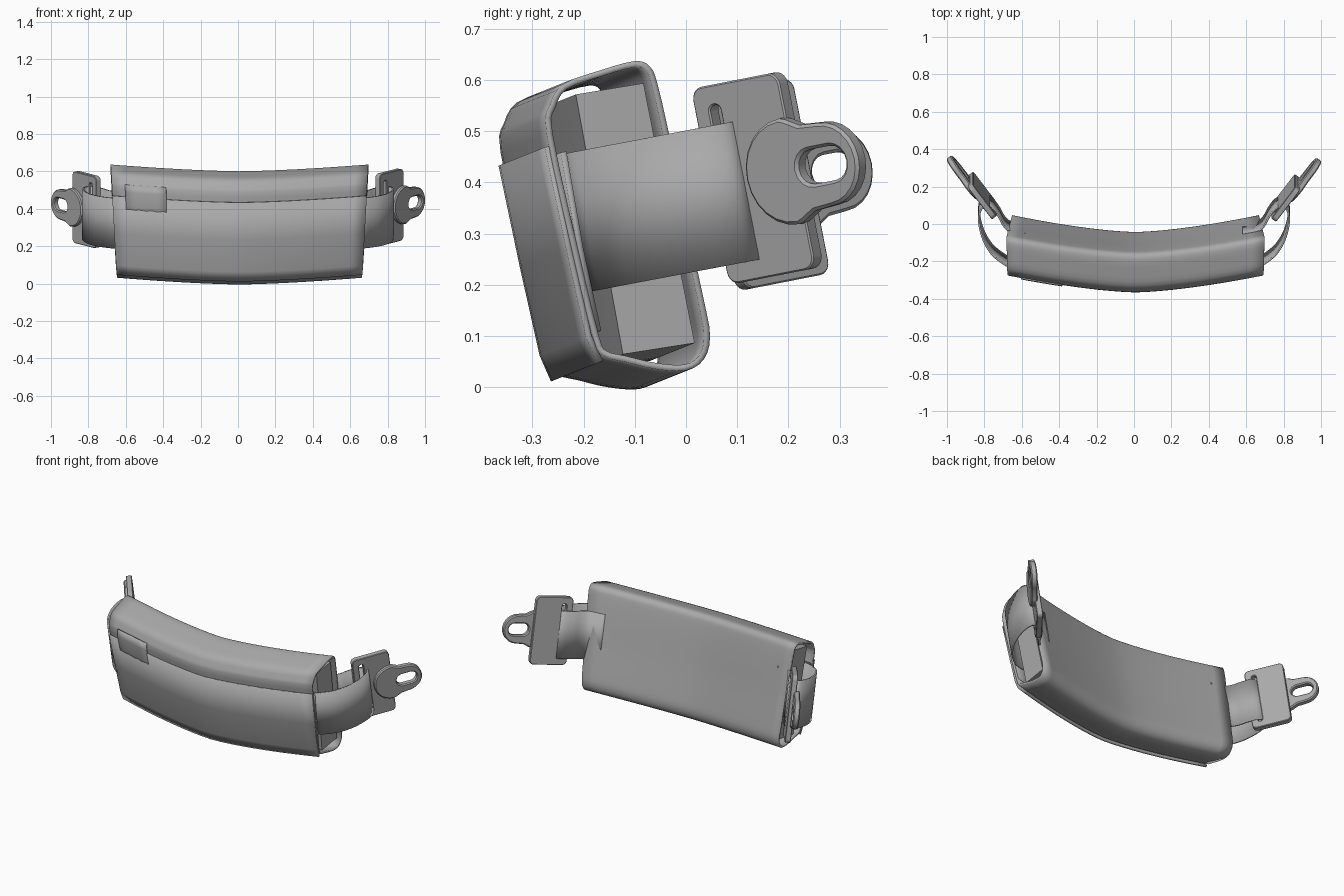
import bpy, bmesh, math
from mathutils import Vector, Matrix

if "Cube" in bpy.data.objects:
    bpy.data.objects.remove(bpy.data.objects["Cube"])

grey = bpy.data.materials.new("grey")
grey.diffuse_color = (0.4, 0.4, 0.4, 1)
grey.use_nodes = True
grey.node_tree.nodes["Principled BSDF"].inputs["Base Color"].default_value = grey.diffuse_color
TILT = 0.192                                   # whole pad leans about x
UP = Vector((0, -TILT, 0.98)).normalized()
BACK = Vector((0, 0.98, TILT)).normalized()


def smooth_path(pts, steps, closed=False):
    """Catmull-Rom through 2D points."""
    n, out = len(pts), []
    for i in range(n if closed else n - 1):
        ids = [(i + k) % n if closed else min(max(i + k, 0), n - 1) for k in (-1, 0, 1, 2)]
        a, b, c, d = (Vector(pts[k]) for k in ids)
        for s in range(steps):
            t = s / steps
            out.append(0.5 * (2 * b + (c - a) * t + (2 * a - 5 * b + 4 * c - d) * t * t
                              + (3 * b - a - 3 * c + d) * t ** 3))
    if not closed:
        out.append(Vector(pts[-1]))
    return out


def finish(name, mesh, angle=35):
    mesh.materials.clear()
    mesh.materials.append(grey)
    ob = bpy.data.objects.new(name, mesh)
    bpy.context.collection.objects.link(ob)
    bpy.ops.object.select_all(action='DESELECT')
    ob.select_set(True)
    bpy.context.view_layer.objects.active = ob
    bpy.ops.object.shade_smooth_by_angle(angle=math.radians(angle))
    return ob


def grid_mesh(name, rows, closed, caps=False):
    bm = bmesh.new()
    vr = [[bm.verts.new(p) for p in r] for r in rows]
    m = len(rows[0])
    for a, b in zip(vr, vr[1:]):
        for j in range(m if closed else m - 1):
            k = (j + 1) % m
            bm.faces.new((a[j], a[k], b[k], b[j]))
    if caps:
        bm.faces.new(vr[0])
        bm.faces.new(vr[-1])
    bmesh.ops.recalc_face_normals(bm, faces=bm.faces)
    mesh = bpy.data.meshes.new(name)
    bm.to_mesh(mesh)
    bm.free()
    return mesh


def bent(x, y, z):
    """Bow the pad forward and down at its middle."""
    k = 1 - min(abs(x) / 0.67, 1) ** 1.5
    return Vector((x * (0.975 + 0.05 * z / 0.6) + 0.008, y - 0.09 * k, z - 0.036 * k))


def sweep(name, section, x0, x1, n, closed, thick=0, caps=False, offset=-1):
    rows = [[bent(x0 + (x1 - x0) * i / n, p[0], p[1]) for p in section] for i in range(n + 1)]
    ob = finish(name, grid_mesh(name, rows, closed, caps))
    if thick:
        mod = ob.modifiers.new("thickness", 'SOLIDIFY')
        mod.thickness, mod.offset = thick, offset
    return ob


# Outer sleeve
cover = [(-0.272, 0.495), (-0.266, 0.55), (-0.24, 0.592), (-0.17, 0.618), (-0.1, 0.637),
         (-0.07, 0.626), (-0.055, 0.59), (-0.03, 0.48), (0.0, 0.33), (0.035, 0.17),
         (0.047, 0.1), (0.035, 0.055), (0.0, 0.033), (-0.06, 0.036), (-0.12, 0.05),
         (-0.162, 0.062), (-0.182, 0.1), (-0.223, 0.27)]
sweep("sleeve", smooth_path(cover, 3, True), -0.67, 0.67, 20, True, 0.012)

# Overlapping front flap, inside hem and label patch
sweep("front_flap", [(-0.27, 0.47), (-0.228, 0.27), (-0.19, 0.1), (-0.168, 0.05)],
      -0.67, 0.67, 20, False, 0.012, offset=0)
sweep("inner_hem", [(-0.238, 0.46), (-0.205, 0.27), (-0.17, 0.11)],
      -0.665, 0.665, 20, False, 0.012, offset=0)
sweep("label_patch", [(-0.276, 0.535), (-0.279, 0.495), (-0.262, 0.42), (-0.242, 0.335)],
      -0.6, -0.385, 4, False, 0.008, offset=0)

# Padding block
sweep("padding", [(-0.212, 0.573), (-0.08, 0.595), (0.02, 0.088), (-0.12, 0.066)],
      -0.655, 0.655, 20, True, caps=True)

# Webbing loops
loop = [(0.58, -0.215), (0.66, -0.203), (0.70, -0.185), (0.76, -0.135), (0.805, -0.06),
        (0.828, 0.03), (0.822, 0.095), (0.795, 0.117), (0.755, 0.105), (0.72, 0.06),
        (0.695, 0.015), (0.66, -0.015), (0.58, -0.03)]


def strap(name, side):
    rows = []
    for p in smooth_path(loop, 4):
        c = Vector((side * p.x, p.y, 0.362 + 0.19 * p.y))
        rows.append([c + UP * w for w in (-0.137, 0.137)])
    ob = finish(name, grid_mesh(name, rows, False))
    mod = ob.modifiers.new("thickness", 'SOLIDIFY')
    mod.thickness, mod.offset = 0.01, 0


def arc(cx, cy, r, a0, a1, n=8):
    return [(cx + r * math.cos(math.radians(a0 + (a1 - a0) * i / n)),
             cy + r * math.sin(math.radians(a0 + (a1 - a0) * i / n))) for i in range(n + 1)]


def rounded_rect(x0, x1, y0, y1, r):
    return (arc(x1 - r, y1 - r, r, 0, 90, 5) + arc(x0 + r, y1 - r, r, 90, 180, 5)
            + arc(x0 + r, y0 + r, r, 180, 270, 5) + arc(x1 - r, y0 + r, r, 270, 360, 5))


def plate(name, loops, side, n0, half, bevel):
    """Flat plate with holes, placed in the tilted buckle plane."""
    cu = bpy.data.curves.new(name, 'CURVE')
    cu.dimensions, cu.fill_mode = '2D', 'BOTH'
    cu.extrude, cu.bevel_depth, cu.bevel_resolution = half - bevel, bevel, 0
    cu.offset = -bevel
    for pts in loops:
        sp = cu.splines.new('POLY')
        sp.points.add(len(pts) - 1)
        for q, p in zip(sp.points, pts):
            q.co = (p[0], p[1], 0, 1)
        sp.use_cyclic_u = True
    tmp = bpy.data.objects.new(name + "_outline", cu)
    bpy.context.collection.objects.link(tmp)
    dg = bpy.context.evaluated_depsgraph_get()
    mesh = bpy.data.meshes.new_from_object(tmp.evaluated_get(dg))
    bpy.data.objects.remove(tmp)
    along = Vector((0.6 * side, 0, 0)) + BACK * 0.8
    out = Vector((0.8 * side, 0, 0)) - BACK * 0.6
    org = Vector((0.745 * side, 0.055 if side > 0 else 0.068, 0.393 if side > 0 else 0.38))
    m = Matrix((along, UP, out)).transposed().to_4x4()
    m.translation = org + out * n0
    mesh.transform(m)
    bm = bmesh.new()
    bm.from_mesh(mesh)
    bmesh.ops.remove_doubles(bm, verts=bm.verts, dist=0.0001)
    bmesh.ops.recalc_face_normals(bm, faces=bm.faces)
    bm.to_mesh(mesh)
    bm.free()
    finish(name, mesh, 30)


# Buckle plates: slotted body plus raised tongue with an oval eye
body = rounded_rect(0, 0.215, -0.195, 0.195, 0.025)
slot = rounded_rect(0.036, 0.062, -0.155, 0.155, 0.012)
eye = arc(0.318, 0, 0.034, -90, 90) + arc(0.268, 0, 0.034, 90, 270)
tongue = (arc(0.3, 0, 0.082, -90, 90, 12) + [(0.255, 0.085), (0.225, 0.1)]
          + arc(0.21, 0, 0.105, 90, 270, 12) + [(0.225, -0.1), (0.255, -0.085)])
for label, side in (("right", 1), ("left", -1)):
    strap(label + "_strap", side)
    plate(label + "_buckle_body", [body, slot], side, 0, 0.016, 0.003)
    plate(label + "_buckle_tongue", [tongue, eye], side, 0.02, 0.017, 0.006)
